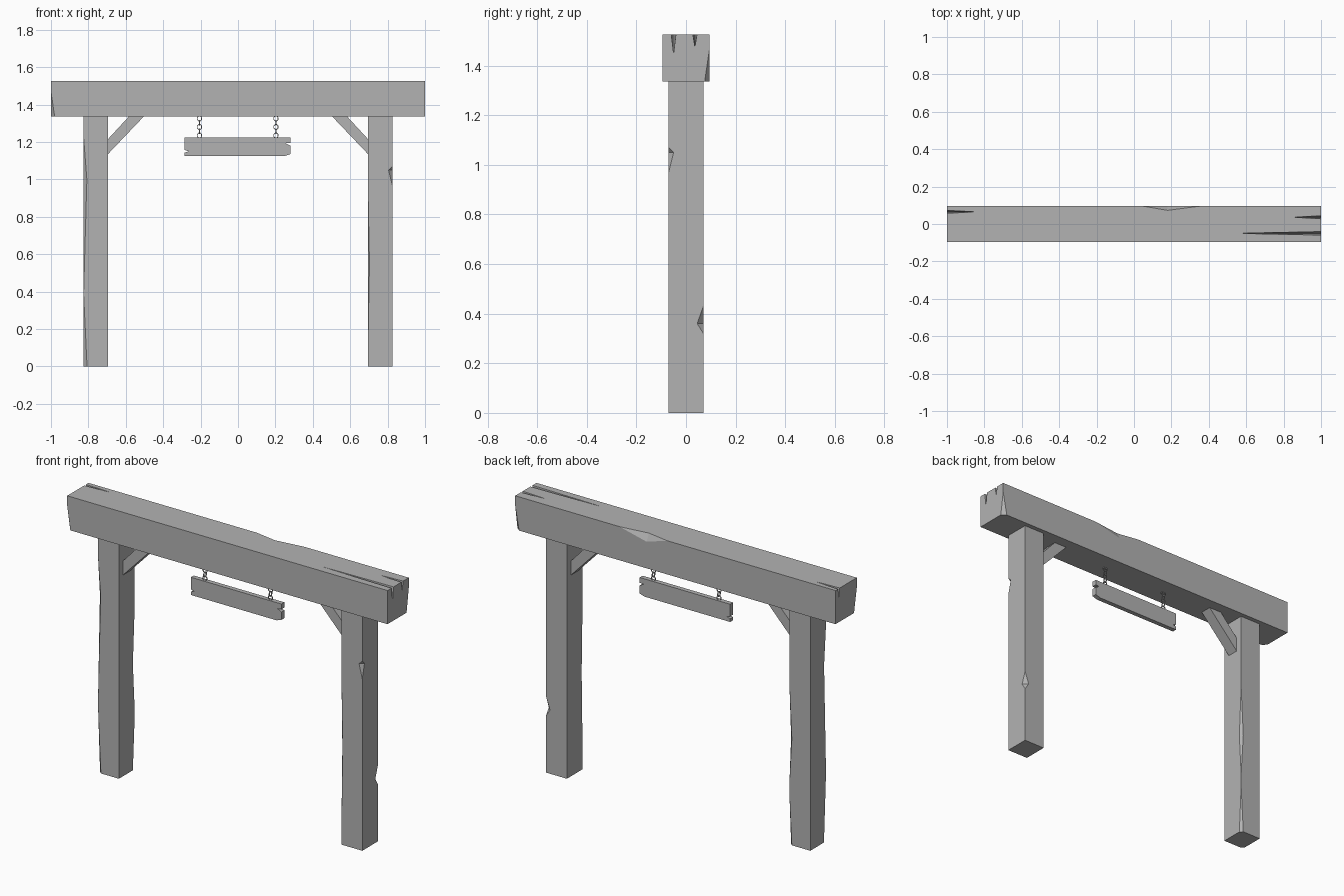
import bpy, bmesh, math
from mathutils import Vector, Matrix

cube = bpy.data.objects.get("Cube")
if cube:
    bpy.data.objects.remove(cube, do_unlink=True)

grey = bpy.data.materials.new("weathered grey")
grey.use_nodes = True
grey.diffuse_color = (0.45, 0.45, 0.45, 1)
grey.node_tree.nodes["Principled BSDF"].inputs["Base Color"].default_value = grey.diffuse_color


def finish(name, bm):
    bmesh.ops.recalc_face_normals(bm, faces=bm.faces)
    mesh = bpy.data.meshes.new(name)
    bm.to_mesh(mesh)
    bm.free()
    mesh.materials.append(grey)
    obj = bpy.data.objects.new(name, mesh)
    bpy.context.collection.objects.link(obj)
    return obj


def box(name, lo, hi):
    bm = bmesh.new()
    lo, hi = Vector(lo), Vector(hi)
    bmesh.ops.create_cube(bm, size=1, matrix=Matrix.Translation((lo + hi) / 2)
                          @ Matrix.Diagonal((hi - lo).to_4d()))
    return finish(name, bm)


def board(name, outline, half):
    """Extrude an outline in x and z symmetrically along y."""
    bm = bmesh.new()
    face = bm.faces.new([bm.verts.new((x, -half, z)) for x, z in outline])
    new = bmesh.ops.extrude_face_region(bm, geom=[face])["geom"]
    bmesh.ops.translate(bm, vec=(0, 2 * half, 0),
                        verts=[v for v in new if isinstance(v, bmesh.types.BMVert)])
    return finish(name, bm)


def chip(a, b, mid, d1, d2):
    """Solid that knocks a splinter off the edge a-b, deepest at mid."""
    a, b, mid, d1, d2 = map(Vector, (a, b, mid, d1, d2))
    return [a, b, mid + d1, mid + d2, mid - d1 - d2]


def post_chip(x, y, low, high, mid, depth):
    """Splinter on the upright edge at x, y."""
    inward = -0.01 if x > POST_X else 0.01
    dx = math.copysign(depth, inward)
    dy = -math.copysign(depth, y)
    return chip((x, y, low), (x, y, high), (x, y, mid), (dx, 0, 0), (0, dy, 0))


def crack(side, y, length, depth, width):
    """Tapering split running in from one end of the beam's top."""
    x = side * 1.02
    return [Vector(p) for p in ((x, y - width, TOP + 0.01), (x, y + width, TOP + 0.01),
                                (x, y, TOP - depth), (side * (1 - length), y, TOP + 0.01),
                                (side * (1 - length), y, TOP - 0.005))]


def carve(obj, solids):
    """Subtract convex solids from an object and keep the plain result."""
    for points in solids:
        bm = bmesh.new()
        verts = [bm.verts.new(p) for p in points]
        bmesh.ops.convex_hull(bm, input=verts)
        cutter = finish("cutter", bm)
        cutter.hide_render = True
        mod = obj.modifiers.new("carve", "BOOLEAN")
        mod.operation, mod.solver, mod.object = "DIFFERENCE", "EXACT", cutter
        bpy.context.view_layer.update()
        graph = bpy.context.evaluated_depsgraph_get()
        mesh = bpy.data.meshes.new_from_object(obj.evaluated_get(graph))
        obj.modifiers.clear()
        obj.data = mesh
        bpy.data.objects.remove(cutter, do_unlink=True)


TOP, UNDER, BEAM_Y = 1.525, 1.335, 0.095
POST_X, POST_W, POST_Y = 0.76, 0.065, 0.07

# Top beam with split ends, knocked corners and a worn back edge
beam = box("top_beam", (-1, -BEAM_Y, UNDER), (1, BEAM_Y, TOP))
carve(beam, [
    crack(1, -0.05, 0.44, 0.08, 0.011),
    crack(1, 0.036, 0.14, 0.056, 0.011),
    crack(-1, 0.065, 0.15, 0.06, 0.01),
    chip((0.05, BEAM_Y, TOP), (0.35, BEAM_Y, TOP), (0.18, BEAM_Y, TOP), (0, -0.022, 0), (0, 0, -0.04)),
    chip((1, BEAM_Y, 1.47), (1, BEAM_Y, 1.2), (1, BEAM_Y, UNDER), (-0.025, 0, 0), (0, -0.02, 0)),
    chip((-1, -BEAM_Y, 1.47), (-1, -BEAM_Y, 1.2), (-1, -BEAM_Y, UNDER), (0.02, 0, 0), (0, 0.025, 0)),
])

# Posts
inner, outer = POST_X - POST_W, POST_X + POST_W
left_post = box("left_post", (inner, -POST_Y, 0), (outer, POST_Y, UNDER))
carve(left_post, [
    post_chip(outer, -POST_Y, 0.97, 1.07, 1.05, 0.02),
    post_chip(outer, POST_Y, 0.32, 0.43, 0.36, 0.025),
    post_chip(inner, -POST_Y, 0.12, 0.95, 0.55, 0.008),
])
right_post = box("right_post", (-outer, -POST_Y, 0), (-inner, POST_Y, UNDER))
in_x, in_y = (-0.015, 0, 0), (0, -0.015, 0)
carve(right_post, [
    post_chip(-outer, -POST_Y, 0.4, 1.22, 1.0, 0.017),
    post_chip(-outer, -POST_Y, -0.2, 0.38, 0, 0.018),
    chip((-inner, POST_Y, 0.28), (-inner, POST_Y, -0.2), (-inner, POST_Y, 0), in_x, in_y),
    chip((-inner, POST_Y, 0.35), (-inner, POST_Y, 0.9), (-inner, POST_Y, 0.6), in_x, in_y),
])

# Diagonal braces
for name, s in (("left_brace", 1), ("right_brace", -1)):
    board(name, [(s * 0.70, 1.21), (s * 0.58, 1.34), (s * 0.50, 1.34), (s * 0.70, 1.13)], 0.033)

# Hanging board with split ends
board("hanging_board", [(-0.285, 1.125), (0.25, 1.125), (0.28, 1.135), (0.28, 1.18),
                        (0.255, 1.193), (0.28, 1.195), (0.28, 1.225), (-0.285, 1.225),
                        (-0.285, 1.157), (-0.263, 1.15), (-0.285, 1.143)], 0.013)


# Chains of alternating links
def chain(name, x, links=5, sides=8, ring=4):
    bm = bmesh.new()
    for i in range(links):
        z = 1.325 - i * 0.0225
        turn = Matrix.Rotation(math.pi / 2 * (i % 2), 3, "Z")
        loops = []
        for j in range(sides):
            a = 2 * math.pi * (j + 0.5) / sides
            loop = []
            for k in range(ring):
                b = 2 * math.pi * (k + 0.5) / ring
                r = 1 + 0.22 * math.cos(b)
                p = Vector((0.012 * r * math.cos(a), 0.003 * math.sin(b), 0.014 * r * math.sin(a)))
                loop.append(bm.verts.new(turn @ p + Vector((x, 0, z))))
            loops.append(loop)
        for j in range(sides):
            m, n = loops[j], loops[(j + 1) % sides]
            for k in range(ring):
                q = (k + 1) % ring
                bm.faces.new((m[k], m[q], n[q], n[k]))
    return finish(name, bm)


chain("left_chain", 0.203)
chain("right_chain", -0.206)
